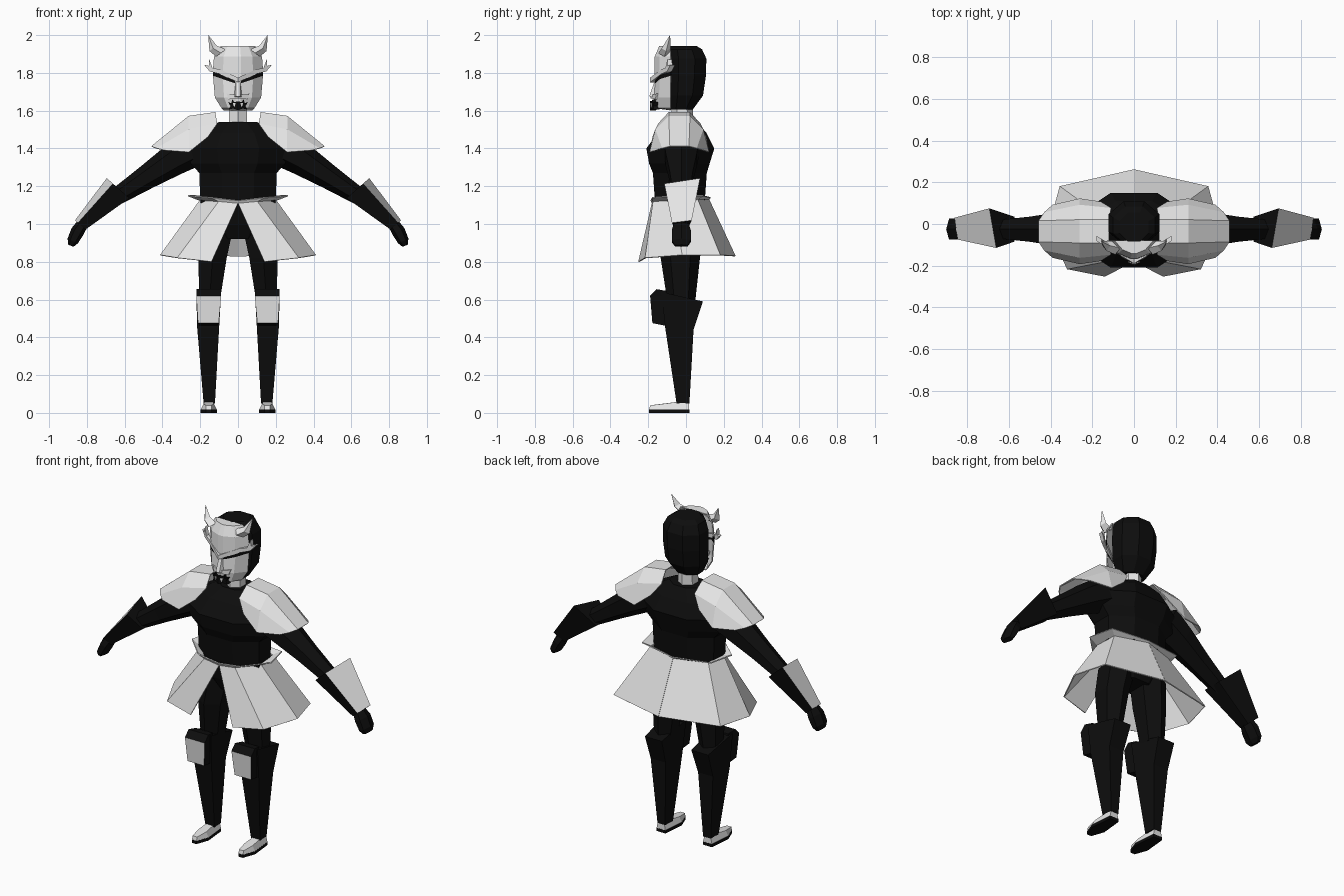
import bpy, bmesh, math

if "Cube" in bpy.data.objects:
    bpy.data.objects.remove(bpy.data.objects["Cube"])


def material(name, v):
    m = bpy.data.materials.new(name)
    m.diffuse_color = (v, v, v, 1)
    m.use_nodes = True
    m.node_tree.nodes["Principled BSDF"].inputs["Base Color"].default_value = m.diffuse_color
    return m


BLACK = material("black cloth", 0.004)
WHITE = material("pale armour", 0.8)


def build(name, verts, faces, mats, mirror=False, thick=0):
    """Mesh object with optional x mirror and sheet thickness."""
    bm = bmesh.new()
    vs = [bm.verts.new(v) for v in verts]
    for f in faces:
        bm.faces.new([vs[i] for i in f])
    bmesh.ops.recalc_face_normals(bm, faces=bm.faces[:])
    me = bpy.data.meshes.new(name)
    bm.to_mesh(me)
    bm.free()
    for m in mats:
        me.materials.append(m)
    ob = bpy.data.objects.new(name, me)
    bpy.context.collection.objects.link(ob)
    if thick:
        s = ob.modifiers.new("thickness", 'SOLIDIFY')
        s.thickness, s.offset = thick, 0
    if mirror:
        ob.modifiers.new("mirror", 'MIRROR').use_axis = (True, False, False)
    return ob


def loft(name, rings, mats, mirror=False):
    """Closed skin through rings of equal point count."""
    n = len(rings[0])
    faces = [(k * n + i, k * n + (i + 1) % n, (k + 1) * n + (i + 1) % n, (k + 1) * n + i)
             for k in range(len(rings) - 1) for i in range(n)]
    faces += [tuple(range(n)), tuple(range((len(rings) - 1) * n, len(rings) * n))]
    return build(name, [p for r in rings for p in r], faces, mats, mirror)


def sheet(name, rows, mats, mirror=False, thick=0.006):
    """Open grid surface through rows of points."""
    n = len(rows[0])
    faces = [(k * n + i, k * n + i + 1, (k + 1) * n + i + 1, (k + 1) * n + i)
             for k in range(len(rows) - 1) for i in range(n - 1)]
    return build(name, [p for r in rows for p in r], faces, mats, mirror, thick)


def ring(z, hx, y0, y1, cx=0, n=8):
    """Horizontal section with flat front, back and sides."""
    k = 1 / math.cos(math.pi / n)
    a = [2 * math.pi * (i + 0.5) / n for i in range(n)]
    return [(cx + hx * k * math.cos(t), (y0 + y1) / 2 + (y1 - y0) / 2 * k * math.sin(t), z) for t in a]


def prism(name, outline, yfun, depth, mats, mirror=False):
    """Front plate from an x-z outline, placed at y = yfun(x)."""
    return loft(name, [[(x, yfun(x) + d, z) for x, z in outline] for d in (0, depth)], mats, mirror)


def limb(name, path, mats, n=6):
    """Tube in the x-z plane; path of (x, z, radius, y radius)."""
    rings = []
    for k, (x, z, r, ry) in enumerate(path):
        a, b = path[max(k - 1, 0)], path[min(k + 1, len(path) - 1)]
        t = math.atan2(b[1] - a[1], b[0] - a[0])
        rings.append([(x - math.sin(t) * r * math.cos(u), -0.025 + ry * math.sin(u),
                       z + math.cos(t) * r * math.cos(u))
                      for u in (2 * math.pi * i / n for i in range(n))])
    return loft(name, rings, mats, True)


# Torso and hips
loft("torso", [ring(0.92, 0.12, -0.09, 0.06), ring(1.0, 0.19, -0.13, 0.09),
               ring(1.13, 0.2, -0.165, 0.1), ring(1.27, 0.205, -0.175, 0.11),
               ring(1.32, 0.25, -0.195, 0.125), ring(1.4, 0.27, -0.21, 0.15),
               ring(1.48, 0.21, -0.15, 0.11), ring(1.54, 0.1, -0.09, 0.06)], [BLACK])
loft("neck", [ring(1.5, 0.05, -0.07, 0.03, n=6), ring(1.64, 0.045, -0.07, 0.03, n=6)], [WHITE])

# Arms, gauntlets and hands
limb("arm", [(0.22, 1.41, 0.1, 0.11), (0.34, 1.34, 0.085, 0.095), (0.48, 1.25, 0.065, 0.07),
             (0.65, 1.14, 0.045, 0.05)], [BLACK])
nx, nz = 0.75, 0.66
section = [(1, 0.1), (0.45, -0.09), (-1, -0.06), (-1, 0.06)]
cuff = [[(cx + nx * h * a, -0.025 + s * b, cz + nz * h * a) for a, b in section]
        for cx, cz, h, s in ((0.635, 1.19, 0.08, 1.0), (0.835, 0.995, 0.037, 0.55))]
gauntlet = loft("gauntlet", cuff, [BLACK, WHITE], True)
gauntlet.data.polygons[0].material_index = 1  # outer face
limb("hand", [(0.82, 1.005, 0.03, 0.04), (0.85, 0.96, 0.036, 0.058), (0.875, 0.91, 0.03, 0.058),
              (0.885, 0.885, 0.015, 0.04)], [BLACK])

# Shoulder pads: low, middle and top strips, reflected front to back
pad = [[(0.16, 0.14, 1.46), (0.26, 0.155, 1.38), (0.39, 0.125, 1.39)],
       [(0.11, 0.11, 1.53), (0.26, 0.125, 1.50), (0.43, 0.09, 1.40)],
       [(0.12, 0.055, 1.59), (0.26, 0.055, 1.57), (0.457, 0.05, 1.41)]]
rows = [[(x, -0.035 - y, z) for x, y, z in r] for r in pad]
rows += [[(x, -0.035 + y, z) for x, y, z in r] for r in reversed(pad)]
sheet("shoulder_pad", rows, [WHITE], True)

# Skirt, split at the front, and flared belt
top = [(0.0, -0.178, 1.11), (0.1, -0.172, 1.12), (0.2, -0.07, 1.125), (0.19, 0.06, 1.13), (0, 0.12, 1.13)]
hem = [(0.14, -0.25, 0.80), (0.32, -0.215, 0.82), (0.41, -0.02, 0.835), (0.355, 0.18, 0.835), (0, 0.26, 0.83)]
sheet("skirt", [top, hem], [WHITE], True)
flare = [(0, -0.185, 1.125), (0.14, -0.18, 1.14), (0.265, -0.06, 1.15), (0.23, 0.09, 1.15), (0, 0.13, 1.14)]
sheet("belt", [top, flare], [WHITE], True)

# Legs, knee guards and shoes
loft("thigh", [ring(0.98, 0.085, -0.11, 0.08, 0.11, 6), ring(0.82, 0.075, -0.12, 0.06, 0.135, 6),
               ring(0.6, 0.055, -0.09, 0.04, 0.15, 6)], [BLACK], True)


def box_ring(cx, hx, front, back, zf, zb):
    return [(cx - hx, front, zf), (cx + hx, front, zf), (cx + hx * 0.85, back, zb), (cx - hx * 0.85, back, zb)]


loft("greave", [box_ring(0.155, 0.066, -0.13, 0.09, 0.64, 0.59), box_ring(0.158, 0.058, -0.11, 0.04, 0.45, 0.44),
                box_ring(0.152, 0.03, -0.05, 0.018, 0.05, 0.05)], [BLACK], True)
guard = loft("knee_guard", [box_ring(0.155, 0.066, -0.155, -0.1, 0.655, 0.645),
                            box_ring(0.155, 0.066, -0.19, -0.1, 0.62, 0.62),
                            box_ring(0.157, 0.055, -0.178, -0.1, 0.475, 0.46)], [BLACK, WHITE], True)
guard.data.polygons[4].material_index = 1  # front face


def foot(z, toe, heel, w, dz=0):
    return [(0.14, toe, z), (0.17, toe, z), (0.155 + w, -0.12, z + dz * 0.3), (0.155 + w * 0.7, heel, z + dz),
            (0.155 - w * 0.7, heel, z + dz), (0.155 - w, -0.12, z + dz * 0.3)]


loft("sole", [foot(0, -0.197, 0.018, 0.043), foot(0.018, -0.197, 0.018, 0.043)], [BLACK], True)
loft("shoe", [foot(0.018, -0.195, 0.017, 0.042), foot(0.04, -0.19, 0.016, 0.027, 0.026)], [WHITE], True)

# Hood
loft("hood", [ring(1.605, 0.075, -0.09, 0.035), ring(1.68, 0.115, -0.1, 0.09), ring(1.78, 0.122, -0.1, 0.105),
              ring(1.875, 0.122, -0.1, 0.108), ring(1.925, 0.1, -0.1, 0.085), ring(1.943, 0.07, -0.085, 0.055)],
     [BLACK])

# Mask: columns across the face, centre lowered by drop
cols = [(-1, 0), (-0.6, 0.7), (-0.12, 1), (0.12, 1), (0.6, 0.7), (1, 0)]
levels = [(1.94, 0.085, -0.08, 0), (1.94, 0.09, -0.14, 0), (1.885, 0.125, -0.163, 0), (1.82, 0.13, -0.165, 0.06),
          (1.785, 0.13, -0.16, 0.045), (1.67, 0.12, -0.168, 0), (1.615, 0.085, -0.165, 0), (1.605, 0.075, -0.085, 0)]
mask = sheet("mask", [[(t * w, -0.08 + (yf + 0.08) * s, z - drop * (1 - abs(t))) for t, s in cols]
                      for z, w, yf, drop in levels], [WHITE, BLACK])
for i in (0, 1, 3, 4):  # eye openings
    mask.data.polygons[3 * 5 + i].material_index = 1

# Brows with forked outer tips
prism("brow", [(0, 1.775), (0.1, 1.82), (0.135, 1.825), (0.152, 1.872), (0.155, 1.837), (0.18, 1.843),
               (0.15, 1.808), (0.1, 1.795), (0, 1.75)], lambda x: -0.19 + 0.6 * x, 0.025, [WHITE], True)

# Nose and moustache
build("nose", [(-0.01, -0.165, 1.76), (0.01, -0.165, 1.76), (0.025, -0.16, 1.67), (-0.025, -0.16, 1.67),
               (-0.012, -0.195, 1.675), (0.012, -0.195, 1.675)],
      [(0, 1, 5, 4), (1, 2, 5), (0, 4, 3), (3, 4, 5, 2), (0, 3, 2, 1)], [WHITE])
prism("moustache", [(0.0, 1.665), (0.05, 1.66), (0.06, 1.69), (0.0, 1.682)],
      lambda x: -0.187 + 0.5 * x, 0.025, [WHITE], True)

# Mouth with jagged edge and fangs
prism("mouth", [(0, 1.65), (0.02, 1.645), (0.03, 1.66), (0.035, 1.64), (0.052, 1.645), (0.04, 1.625),
                (0.05, 1.605), (0.025, 1.612), (0, 1.602)], lambda x: -0.19 + 0.4 * x, 0.03, [BLACK], True)
prism("fangs", [(0.012, 1.64), (0.028, 1.64), (0.02, 1.618)], lambda x: -0.195 + 0.4 * x, 0.006, [WHITE], True)

# Horns
horn = [(0.09, -0.115, 1.905, 0.032), (0.132, -0.105, 1.93, 0.024), (0.157, -0.085, 1.999, 0.001)]
loft("horn", [[(x + r * math.cos(a) * 0.8, y + r * math.sin(a), z - r * math.cos(a) * 0.6)
               for a in (math.pi / 2 * i for i in range(4))] for x, y, z, r in horn], [WHITE], True)
